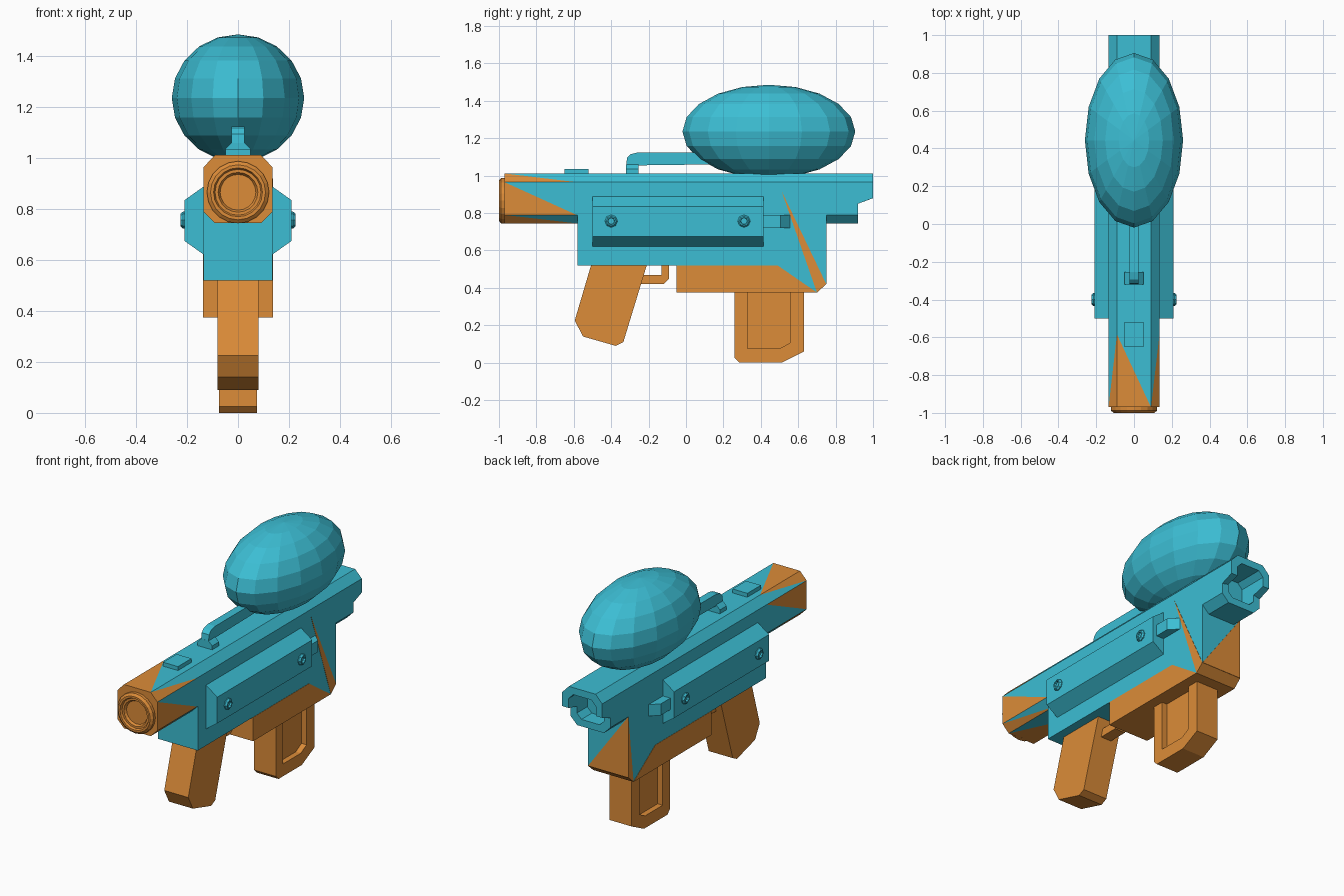
import bpy, bmesh, math
from mathutils import Vector

if "Cube" in bpy.data.objects:
    bpy.data.objects.remove(bpy.data.objects["Cube"])


def material(name, rgb):
    m = bpy.data.materials.new(name)
    m.diffuse_color = (*rgb, 1)
    m.use_nodes = True
    m.node_tree.nodes["Principled BSDF"].inputs["Base Color"].default_value = m.diffuse_color
    return m


TEAL = material("teal plastic", (0.045, 0.515, 0.658))
ORANGE = material("orange plastic", (0.716, 0.262, 0.040))


def finish(bm, name, *mats):
    bmesh.ops.recalc_face_normals(bm, faces=bm.faces)
    me = bpy.data.meshes.new(name)
    bm.to_mesh(me)
    bm.free()
    for m in mats:
        me.materials.append(m)
    ob = bpy.data.objects.new(name, me)
    bpy.context.collection.objects.link(ob)
    return ob


def prism(name, pts, axis, lo, hi, *mats, rule=None):
    """Extrude a 2D outline along x (outline y,z), y (x,z) or z (x,y)."""
    put = {"x": lambda a, b, t: (t, a, b),
           "y": lambda a, b, t: (a, t, b),
           "z": lambda a, b, t: (a, b, t)}[axis]
    bm = bmesh.new()
    rings = [[bm.verts.new(put(a, b, t)) for a, b in pts] for t in (lo, hi)]
    for r in rings:
        bm.faces.new(r)
    bridge(bm, *rings)
    bmesh.ops.recalc_face_normals(bm, faces=bm.faces)
    if rule:
        for f in bm.faces:
            f.material_index = int(rule(f.normal, f.calc_center_median()))
    return finish(bm, name, *mats)


def bridge(bm, r0, r1):
    n = len(r0)
    for i in range(n):
        j = (i + 1) % n
        bm.faces.new((r0[i], r0[j], r1[j], r1[i]))


def lathe(name, centre, direction, profile, sides, mat):
    """Spin (distance, radius) pairs round an axis and close both ends."""
    d = Vector(direction)
    u = Vector((0, 0, 1))
    v = d.cross(u)
    bm = bmesh.new()
    rings = []
    for t, r in profile:
        rings.append([bm.verts.new(Vector(centre) + d * t + r * (
            u * math.cos(2 * math.pi * k / sides) + v * math.sin(2 * math.pi * k / sides)))
            for k in range(sides)])
    for a, b in zip(rings, rings[1:]):
        bridge(bm, a, b)
    bm.faces.new(rings[0])
    bm.faces.new(rings[-1])
    return finish(bm, name, mat)


# Barrel: octagonal tube, front part painted with alternating triangles
OCT = [(.135, .79), (.135, .965), (.09, 1.012), (-.09, 1.012),
       (-.135, .965), (-.135, .79), (-.09, .745), (.09, .745)]
bm = bmesh.new()
front, mid, back = [[bm.verts.new((x, y, z)) for x, z in OCT] for y in (-.97, -.585, .76)]
bm.faces.new(front).material_index = 1
for i in range(8):
    j = (i + 1) % 8
    a, b = (j, i) if i == 2 else (i, j)      # the top face has its diagonal flipped
    bm.faces.new((front[i], front[j], mid[a])).material_index = 1
    bm.faces.new((front[b], mid[a], mid[b]))
bridge(bm, mid, back)
finish(bm, "barrel", TEAL, ORANGE)

# Hollow rear end with a shorter lower lip
REAR = [(.135, .79), (.135, .85), (.135, .88)] + OCT[1:5] + [(-.135, .88), (-.135, .85)] + OCT[5:]
bm = bmesh.new()
rings = []
for scale, y_top, y_low in ((1, .76, .76), (1, 1, .92), (.68, 1, .92), (.68, .82, .82)):
    rings.append([bm.verts.new((x * scale, y_top if z >= .88 else y_low, .878 + (z - .878) * scale))
                  for x, z in REAR])
for a, b in zip(rings, rings[1:]):
    bridge(bm, a, b)
bm.faces.new(rings[-1])
finish(bm, "barrel_rear", TEAL)

# Muzzle ring
lathe("muzzle", (0, -.96, .866), (0, -1, 0),
      [(0, .122), (.028, .122), (.04, .108), (.04, .096), (.028, .09), (.028, .078), (.014, .07)],
      20, ORANGE)

# Main body; underside, step and rear chamfer are orange
prism("body", [(-.58, .52), (-.05, .52), (-.05, .375), (.70, .375), (.75, .42), (.75, .80), (-.58, .80)],
      "x", -.135, .135, TEAL, ORANGE,
      rule=lambda n, c: abs(n.x) < .5 and c.z < .5)

# Painted plates on the body
for s, side, apex in ((1, "right", (.51, .92)), (-1, "left", (.75, .79))):
    lo, hi = sorted((s * .134, s * .1365))
    prism(side + "_lower_paint", [(-.05, .375), (.70, .375), (.49, .52), (-.05, .52)],
          "x", lo, hi, ORANGE)
    prism(side + "_paint_sliver", [apex, (.75, .42), (.70, .375)], "x", lo, hi, ORANGE)
prism("rear_paint", [(.135, .42), (-.135, .42), (-.135, .79)], "y", .749, .752, ORANGE)

# Side panels, bolts and catches
for s, side in ((1, "right"), (-1, "left")):
    prism(side + "_panel", [(s * .13, .892), (s * .21, .835), (s * .21, .675), (s * .13, .618)],
          "y", -.50, .415, TEAL)
    for y, end in ((-.40, "front"), (.31, "rear")):
        lathe(f"{side}_{end}_bolt", (s * .205, y, .757), (s, 0, 0),
              [(0, .034), (.010, .034), (.02, .026), (.02, .019), (.008, .017)], 8, TEAL)
    prism(side + "_catch", [(s * .13, .41), (s * .185, .41), (s * .185, .505), (s * .135, .555), (s * .13, .555)],
          "z", .72, .79, TEAL)

# Sight plate and top handle
prism("sight_plate", [(-.05, 1.0), (.05, 1.0), (.05, 1.036), (-.05, 1.036)], "y", -.65, -.52, TEAL)
prism("handle_foot", [(-.05, 1.0), (.05, 1.0), (.05, 1.036), (.025, 1.06), (-.025, 1.06), (-.05, 1.036)],
      "y", -.32, -.255, TEAL)
prism("handle_bar", [(-.32, 1.055), (-.315, 1.095), (-.295, 1.115), (-.255, 1.125), (.12, 1.125),
                     (.12, 1.06), (-.255, 1.055)], "x", -.025, .025, TEAL)

# Egg-shaped hopper
bm = bmesh.new()
bmesh.ops.create_uvsphere(bm, u_segments=16, v_segments=10, radius=1)
for v in bm.verts:
    v.co = (v.co.x * .26, v.co.y * .462 + .443, v.co.z * .25 + 1.236)
finish(bm, "hopper", TEAL)

# Front grip and trigger guard
prism("front_grip", [(-.505, .53), (-.207, .53), (-.335, .11), (-.375, .09), (-.55, .14), (-.595, .225)],
      "x", -.081, .081, ORANGE)
prism("trigger_guard", [(-.25, .42), (-.12, .42), (-.09, .45), (-.09, .53), (-.132, .53),
                        (-.132, .468), (-.25, .468)], "x", -.035, .035, ORANGE)

# Rear grip: frame with a recessed core
inner = [(.555, .38), (.555, .105), (.50, .075), (.33, .075), (.33, .38)]
prism("rear_grip_frame", [(.26, .38), (.26, .025), (.285, 0), (.51, 0), (.63, .06), (.63, .38)] + inner,
      "x", -.074, .074, ORANGE)
prism("rear_grip_core", inner, "x", -.04, .04, ORANGE)
